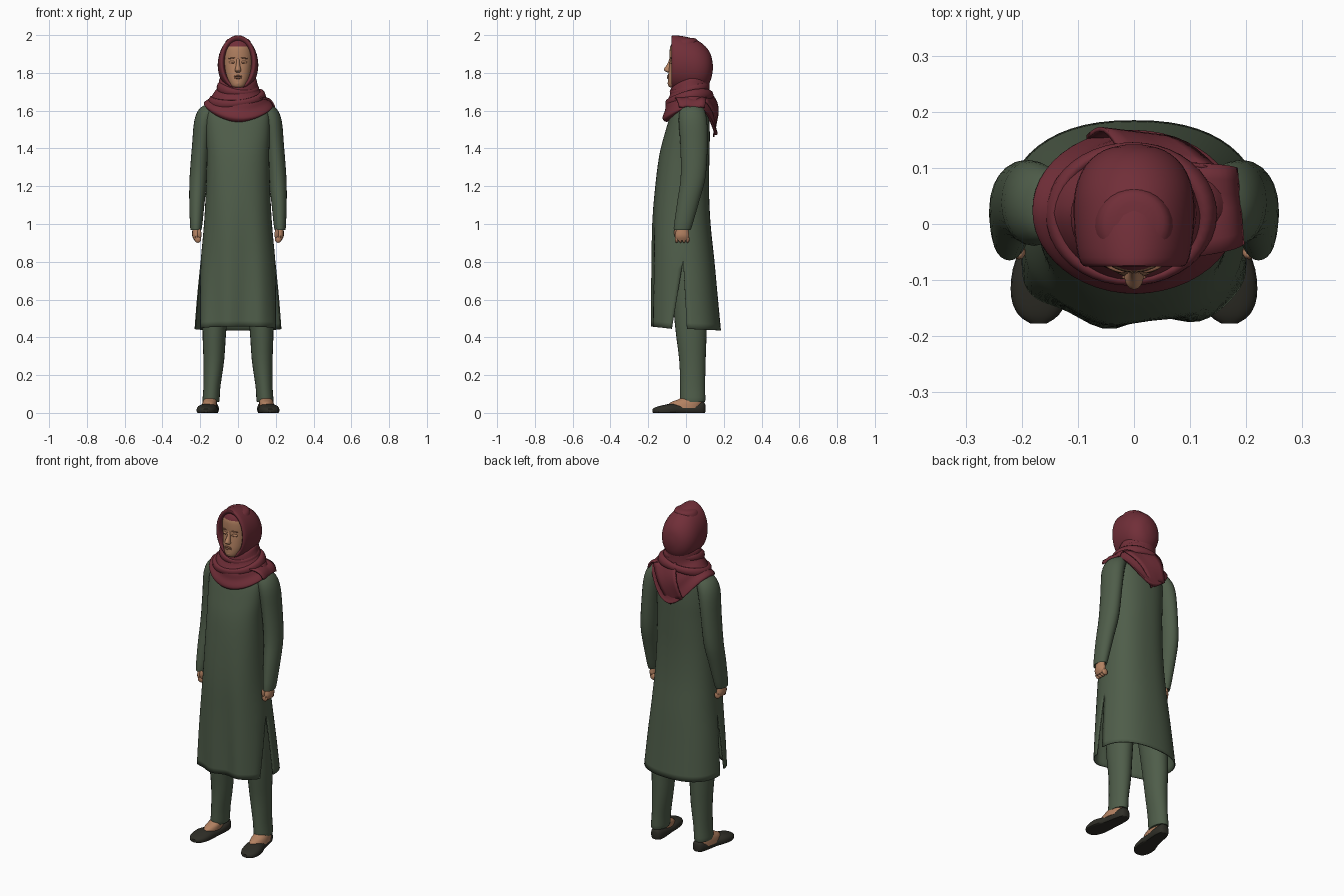
import bpy, bmesh, math
from mathutils import Vector, Matrix

if "Cube" in bpy.data.objects:
    bpy.data.objects.remove(bpy.data.objects["Cube"])


def material(name, rgb):
    m = bpy.data.materials.new(name)
    m.diffuse_color = (*rgb, 1)
    m.use_nodes = True
    m.node_tree.nodes["Principled BSDF"].inputs["Base Color"].default_value = m.diffuse_color
    return m


GREEN = material("green_cloth", (0.078, 0.110, 0.068))
RED = material("wine_cloth", (0.165, 0.028, 0.040))
SKIN = material("skin", (0.45, 0.22, 0.12))
SHADE = material("dark_skin", (0.27, 0.115, 0.065))
SHOE = material("shoe_leather", (0.028, 0.027, 0.020))


def finish(bm, name, mats, angle=40):
    bmesh.ops.remove_doubles(bm, verts=bm.verts, dist=0.0003)
    bmesh.ops.recalc_face_normals(bm, faces=bm.faces)
    me = bpy.data.meshes.new(name)
    bm.to_mesh(me)
    bm.free()
    for m in mats:
        me.materials.append(m)
    for p in me.polygons:
        p.use_smooth = True
    me.set_sharp_from_angle(angle=math.radians(angle))
    ob = bpy.data.objects.new(name, me)
    bpy.context.collection.objects.link(ob)
    return ob


def resample(rows, steps):
    """Catmull-Rom interpolation of table rows."""
    vs = [Vector(r) for r in rows]
    out = []
    for i in range(len(vs) - 1):
        a, b, c, d = vs[max(i - 1, 0)], vs[i], vs[i + 1], vs[min(i + 2, len(vs) - 1)]
        for k in range(steps):
            t = k / steps
            out.append(0.5 * (2 * b + (c - a) * t + (2 * a - 5 * b + 4 * c - d) * t * t
                              + (3 * b - a - 3 * c + d) * t ** 3))
    return out + [vs[-1]]


def grid_faces(bm, grid, closed):
    n = len(grid[0])
    for r0, r1 in zip(grid, grid[1:]):
        for j in range(n if closed else n - 1):
            k = (j + 1) % n
            bm.faces.new((r0[j], r0[k], r1[k], r1[j]))


def spow(v, e):
    return math.copysign(abs(v) ** e, v)


def loft(name, rows, mats, axis="z", n=24, steps=3, caps=(True, True), e=1.0, warp=None):
    """Rows: station, two centre coordinates, two radii."""
    bm = bmesh.new()
    grid = []
    for s, a, b, ra, rb in resample(rows, steps):
        ring = []
        for j in range(n):
            t = 2 * math.pi * j / n
            u, v = a + ra * spow(math.cos(t), e), b + rb * spow(math.sin(t), e)
            p = Vector((u, v, s) if axis == "z" else (u, s, v))
            ring.append(bm.verts.new(warp(p, t, s) if warp else p))
        grid.append(ring)
    grid_faces(bm, grid, True)
    for use, ring in zip(caps, (grid[0], grid[-1])):
        if use:
            bm.faces.new(ring)
    return finish(bm, name, mats)


def ellipsoid(name, loc, size, mat, rot=(0, 0, 0)):
    bm = bmesh.new()
    bmesh.ops.create_uvsphere(bm, u_segments=14, v_segments=9, radius=1)
    bmesh.ops.scale(bm, vec=size, verts=bm.verts)
    ob = finish(bm, name, [mat], 180)
    ob.location, ob.rotation_euler = loc, rot
    return ob


def thicken(ob, t):
    mod = ob.modifiers.new("thickness", "SOLIDIFY")
    mod.thickness, mod.offset = t, -1


# Tunic: front and back panels joined above the side slits (z, half width, front y, back y)
body = [(1.675, .06, -.02, .08), (1.63, .13, -.045, .105), (1.58, .163, -.08, .12),
        (1.48, .168, -.112, .126), (1.36, .165, -.142, .124), (1.18, .17, -.165, .122),
        (1.0, .18, -.177, .13), (.81, .197, -.178, .15), (.62, .212, -.178, .168),
        (.445, .222, -.178, .185)]
bm = bmesh.new()
for front in (True, False):
    grid = []
    for z, hw, yf, yb in resample(body, 4):
        t = max(0, .81 - z) / .365
        seam = -.015 - .06 * t if front else -.015 + .02 * t
        hw += -.022 * t if front else .008 * t
        edge = yf if front else yb
        row = []
        for j in range(29):
            a = math.pi * j / 28
            s = math.sin(a) ** .85 if 0 < j < 28 else 0
            x, y = hw * spow(math.cos(a), .85), seam + (edge - seam) * s
            drape = min(1, max(0, (1.25 - z) / .7))
            if front:
                y += .011 * drape * s * math.sin(x * 36 + .2)
            hem = .012 * t * s if front else -.008 * t * s
            row.append(bm.verts.new((x, y, z + hem)))
        grid.append(row)
    grid_faces(bm, grid, False)
tunic = finish(bm, "tunic", [GREEN], 50)
thicken(tunic, .006)

for side, tag in ((-1, "right"), (1, "left")):
    S = side

    # Sleeve and shoulder
    loft(tag + "_sleeve", [(1.64, S * .125, .03, .02, .035), (1.615, S * .15, .032, .05, .06),
         (1.55, S * .178, .036, .053, .075), (1.42, S * .195, .042, .048, .072),
         (1.25, S * .209, .038, .047, .066), (1.12, S * .217, .012, .041, .058),
         (.98, S * .222, -.018, .031, .047), (.975, S * .222, -.018, .025, .04)], [GREEN])

    # Half closed hand
    loft(tag + "_palm", [(1.0, S * .22, -.018, .018, .028), (.965, S * .221, -.02, .021, .034),
         (.935, S * .221, -.021, .021, .039), (.912, S * .217, -.02, .014, .034)], [SKIN], n=14)
    for i in range(4):
        ellipsoid(tag + "_finger", (S * .213, -.049 + .019 * i, .92), (.018, .0105, .02), SKIN,
                  (0, S * .3, 0))
    ellipsoid(tag + "_thumb", (S * .205, -.05, .945), (.012, .012, .03), SKIN, (.2, 0, 0))

    # Trouser leg
    loft(tag + "_trouser_leg", [(.98, S * .08, 0, .08, .10), (.75, S * .105, .015, .078, .098),
         (.46, S * .124, .026, .064, .084), (.28, S * .128, .034, .055, .07),
         (.14, S * .138, .035, .045, .066), (.065, S * .143, .036, .045, .066),
         (.06, S * .143, .036, .038, .056)], [GREEN])

    # Ankle and instep
    loft(tag + "_ankle", [(.12, S * .143, .04, .03, .042), (.08, S * .145, .028, .034, .052),
         (.055, S * .15, .0, .038, .085), (.025, S * .153, -.015, .04, .09)], [SKIN], n=18)

    # Low flat shoe with sole, stations run from heel to toe
    def flatten(p, t, s):
        p.z = max(p.z, 0.0)
        return p
    loft(tag + "_shoe", [(.102, S * .138, .025, .014, .02), (.09, S * .138, .024, .03, .036),
         (.05, S * .141, .02, .04, .034), (-.02, S * .15, .016, .045, .027),
         (-.08, S * .162, .016, .054, .032), (-.13, S * .168, .013, .051, .026),
         (-.162, S * .17, .012, .036, .018), (-.177, S * .17, .012, .015, .009)],
         [SHOE], axis="y", n=20, e=.8, warp=flatten)

# Head, with the band under the hood coloured by height
head = loft("head", [(1.66, 0, .01, .05, .05), (1.715, 0, -.02, .03, .05),
            (1.73, 0, -.04, .042, .053), (1.77, 0, -.032, .06, .064),
            (1.82, 0, -.022, .07, .069), (1.86, 0, -.016, .076, .07),
            (1.90, 0, -.012, .078, .075), (1.94, 0, -.008, .074, .075),
            (1.975, 0, 0, .06, .06), (1.985, 0, .01, .03, .03)], [SKIN, RED], n=28, steps=4)
for p in head.data.polygons:
    p.material_index = int(p.center.z > 1.938)

# Nose, eyes, brows and lips
loft("nose", [(1.875, 0, -.08, .008, .008), (1.845, 0, -.086, .01, .014),
     (1.82, 0, -.096, .015, .021), (1.81, 0, -.094, .017, .018),
     (1.802, 0, -.09, .01, .008)], [SKIN], n=12)
for S in (-1, 1):
    ellipsoid("eyelid", (S * .032, -.077, 1.856), (.017, .008, .008), SKIN, (0, 0, S * .35))
    ellipsoid("eye_line", (S * .032, -.081, 1.852), (.015, .005, .0028), SHADE, (0, S * .08, S * .35))
    ellipsoid("brow", (S * .034, -.079, 1.878), (.02, .005, .003), SHADE, (0, S * .1, S * .35))
for z, h in ((1.783, .005), (1.774, .006)):
    ellipsoid("lip", (0, -.095, z), (.022, .006, h), SHADE)
ellipsoid("chin", (0, -.083, 1.745), (.02, .014, .014), SKIN)

# Hood: rings from the folded face opening to the back of the head
loft("hood", [(-.035, 0, 1.85, .07, .112), (-.066, 0, 1.852, .076, .121),
     (-.076, 0, 1.856, .086, .138), (-.06, 0, 1.855, .099, .144), (0, 0, 1.845, .107, .146),
     (.06, 0, 1.836, .105, .136), (.105, 0, 1.83, .086, .108), (.132, 0, 1.83, .053, .066),
     (.142, 0, 1.83, .012, .015)], [RED], axis="y", n=36, caps=(False, True))


# Scarf wrapped round the neck: hem dips at chest and back, with soft diagonal folds
def drape(p, t, s):
    k = min(1, max(0, (1.79 - s) / .15))
    f, b = max(0, -math.sin(t)), max(0, math.sin(t))
    fold = 1 + .035 * k * math.sin(s * 105 + 1.5 * math.cos(t - .6))
    return Vector((p.x * fold, .02 + (p.y - .02) * fold,
                   s - .035 * f - k * k * (.045 * f * f + .15 * b ** 3)))


scarf = loft("neck_scarf", [(1.785, 0, .03, .07, .08), (1.77, 0, .025, .096, .098),
             (1.735, 0, .02, .104, .103), (1.70, 0, .018, .122, .118),
             (1.67, 0, .02, .15, .134), (1.645, .003, .022, .176, .142),
             (1.625, .003, .024, .178, .138), (1.62, .003, .024, .16, .125)],
             [RED], n=48, steps=5, caps=(False, False), warp=drape)
thicken(scarf, .005)


# Slanted rolls of cloth over the wrap
def roll(name, centre, rx, ry, thick, tilt):
    bm = bmesh.new()
    grid = []
    for i in range(40):
        a = 2 * math.pi * i / 40
        d = Vector((math.cos(a), math.sin(a), 0))
        c = Vector((rx * d.x, ry * d.y, 0))
        w = thick * (1 + .25 * math.sin(2 * a + 1))
        grid.append([bm.verts.new(c + d * w * .6 * math.cos(q) + Vector((0, 0, w * math.sin(q))))
                     for q in (2 * math.pi * k / 10 for k in range(10))])
    grid_faces(bm, grid + [grid[0]], True)
    bmesh.ops.transform(bm, matrix=Matrix.Translation(centre)
                        @ Matrix.Rotation(tilt[0], 4, "X") @ Matrix.Rotation(tilt[1], 4, "Y"),
                        verts=bm.verts)
    finish(bm, name, [RED], 180)


roll("upper_scarf_fold", (0, .018, 1.715), .096, .095, .024, (.22, .10))
roll("lower_scarf_fold", (-.005, .018, 1.66), .135, .118, .026, (.2, -.12))


# Loose ends over the left shoulder and down the back
def flap(name, a, b, c, d, bulge):
    bm = bmesh.new()
    a, b, c, d = map(Vector, (a, b, c, d))
    grid = []
    for i in range(9):
        u = i / 8
        grid.append([bm.verts.new((a.lerp(b, v / 6)).lerp(d.lerp(c, v / 6), u)
                     + Vector(bulge) * math.sin(math.pi * u)
                     + Vector((0, 0, .004 * math.sin(v * 2)))) for v in range(7)])
    grid_faces(bm, grid, False)
    thicken(finish(bm, name, [RED]), .008)


flap("shoulder_flap", (.10, .11, 1.67), (.10, -.06, 1.675), (.197, -.036, 1.622),
     (.185, .10, 1.615), (.02, 0, .014))
flap("back_flap", (.15, .10, 1.66), (-.02, .125, 1.71), (-.085, .158, 1.52),
     (.0, .15, 1.46), (0, .03, .01))
